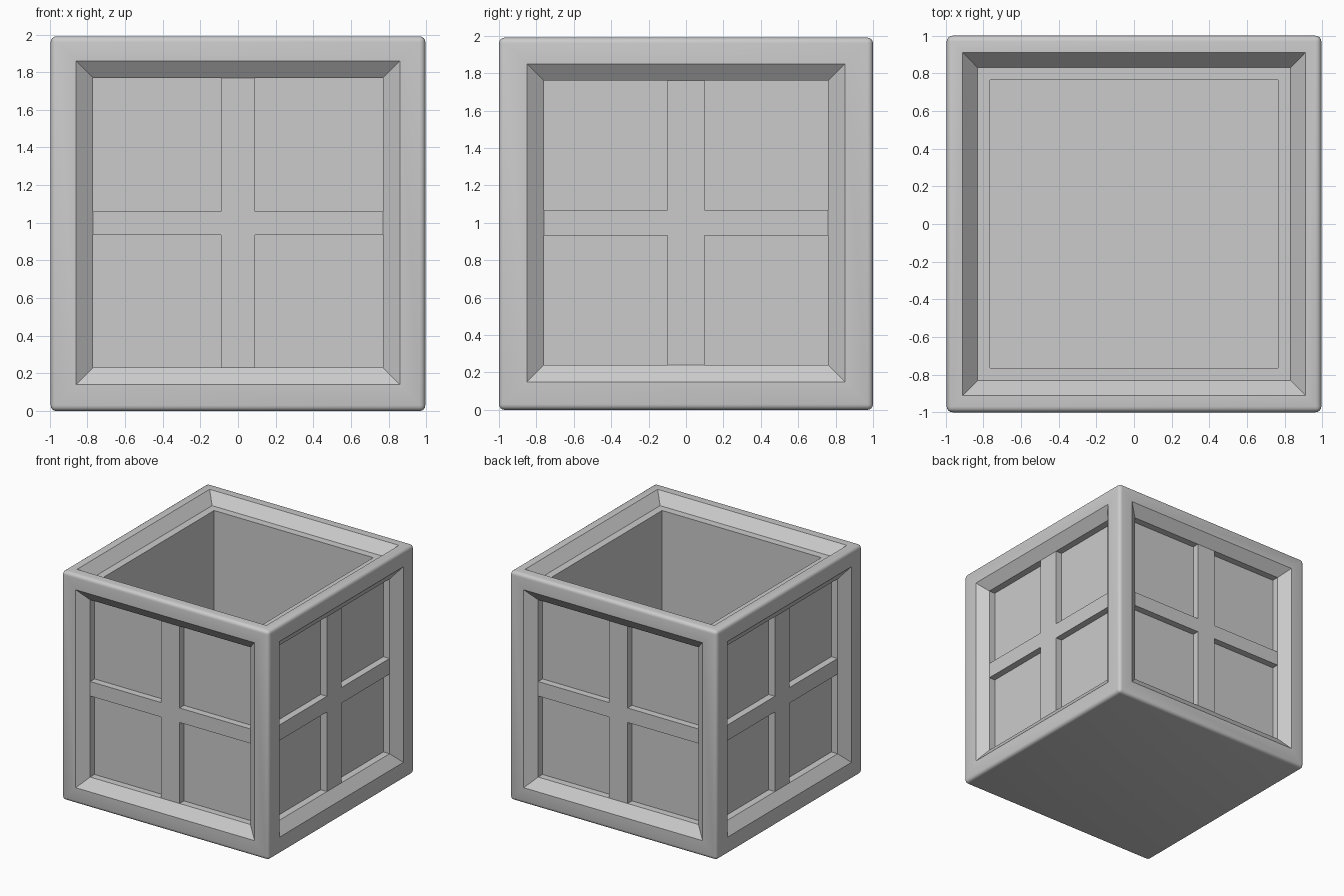
import bpy, bmesh
from math import radians
from mathutils import Matrix, Vector

if "Cube" in bpy.data.objects:
    bpy.data.objects.remove(bpy.data.objects["Cube"])

W, D, H = 1.99, 2.0, 1.99
BAR_DEPTH, PANE_DEPTH = 0.07, 0.13


def new_object(name, bm):
    bmesh.ops.recalc_face_normals(bm, faces=bm.faces)
    mesh = bpy.data.meshes.new(name)
    bm.to_mesh(mesh)
    bm.free()
    obj = bpy.data.objects.new(name, mesh)
    bpy.context.collection.objects.link(obj)
    return obj


def add_box(bm, lo, hi, mat=Matrix()):
    lo, hi = Vector(lo), Vector(hi)
    verts = bmesh.ops.create_cube(bm, size=1)["verts"]
    for v in verts:
        p = Vector([(a + b) / 2 + c * (b - a) for a, b, c in zip(lo, hi, v.co)])
        v.co = mat @ p
    return verts


def add_frustum(bm, outer, inner, depth, mat):
    """Tapered cutter: outer half-width at local z=0, inner at z=-depth."""
    ext = depth / 2
    big = outer + (outer - inner) / 2
    rings = [[bm.verts.new(mat @ Vector((x * h, y * h, z)))
              for x, y in ((-1, -1), (1, -1), (1, 1), (-1, 1))]
             for h, z in ((inner, -depth), (big, ext))]
    for ring in rings:
        bm.faces.new(ring)
    for i in range(4):
        j = (i + 1) % 4
        bm.faces.new((rings[0][i], rings[0][j], rings[1][j], rings[1][i]))


# Side frames: local x across, local y up, local z outward
def side_frame(angle, dist):
    return (Matrix.Rotation(radians(angle), 4, 'Z')
            @ Matrix.Translation((0, -dist, 1.0))
            @ Matrix.Rotation(radians(90), 4, 'X'))


recess, panes = bmesh.new(), bmesh.new()
for angle in (0, 90, 180, 270):
    front = angle % 180 == 0
    dist = D / 2 if front else W / 2
    outer, inner = (0.86, 0.77) if front else (0.85, 0.76)
    bar_x, bar_z, mid = (0.09, 0.063, -0.003) if front else (0.10, 0.068, 0.0)
    mat = side_frame(angle, dist)
    add_frustum(recess, outer, inner, BAR_DEPTH, mat)
    for x0, x1 in ((-inner, -bar_x), (bar_x, inner)):
        for y0, y1 in ((-inner, mid - bar_z), (mid + bar_z, inner)):
            add_box(panes, (x0, y0, -PANE_DEPTH), (x1, y1, -0.03), mat)

# Chamfered mouth and cavity
add_frustum(recess, 0.91, 0.83, 0.09, Matrix.Translation((0, 0, H)))
add_box(panes, (-0.765, -0.765, 0.2), (0.765, 0.765, H - 0.03))

# Rounded body
body = bmesh.new()
add_box(body, (-W / 2, -D / 2, 0), (W / 2, D / 2, H))
bmesh.ops.bevel(body, geom=body.edges[:], offset=0.03, segments=4,
                profile=0.5, affect='EDGES')
crate = new_object("open_box", body)

# Carve recesses, panes and cavity
bpy.context.view_layer.objects.active = crate
crate.select_set(True)
for name, bm in (("recess_cutter", recess), ("pane_cutter", panes)):
    cutter = new_object(name, bm)
    cutter.hide_render = True
    mod = crate.modifiers.new(name, 'BOOLEAN')
    mod.operation, mod.solver, mod.object = 'DIFFERENCE', 'EXACT', cutter
    bpy.ops.object.modifier_apply(modifier=mod.name)
    bpy.data.objects.remove(cutter)

bpy.ops.object.shade_smooth_by_angle(angle=radians(30))
